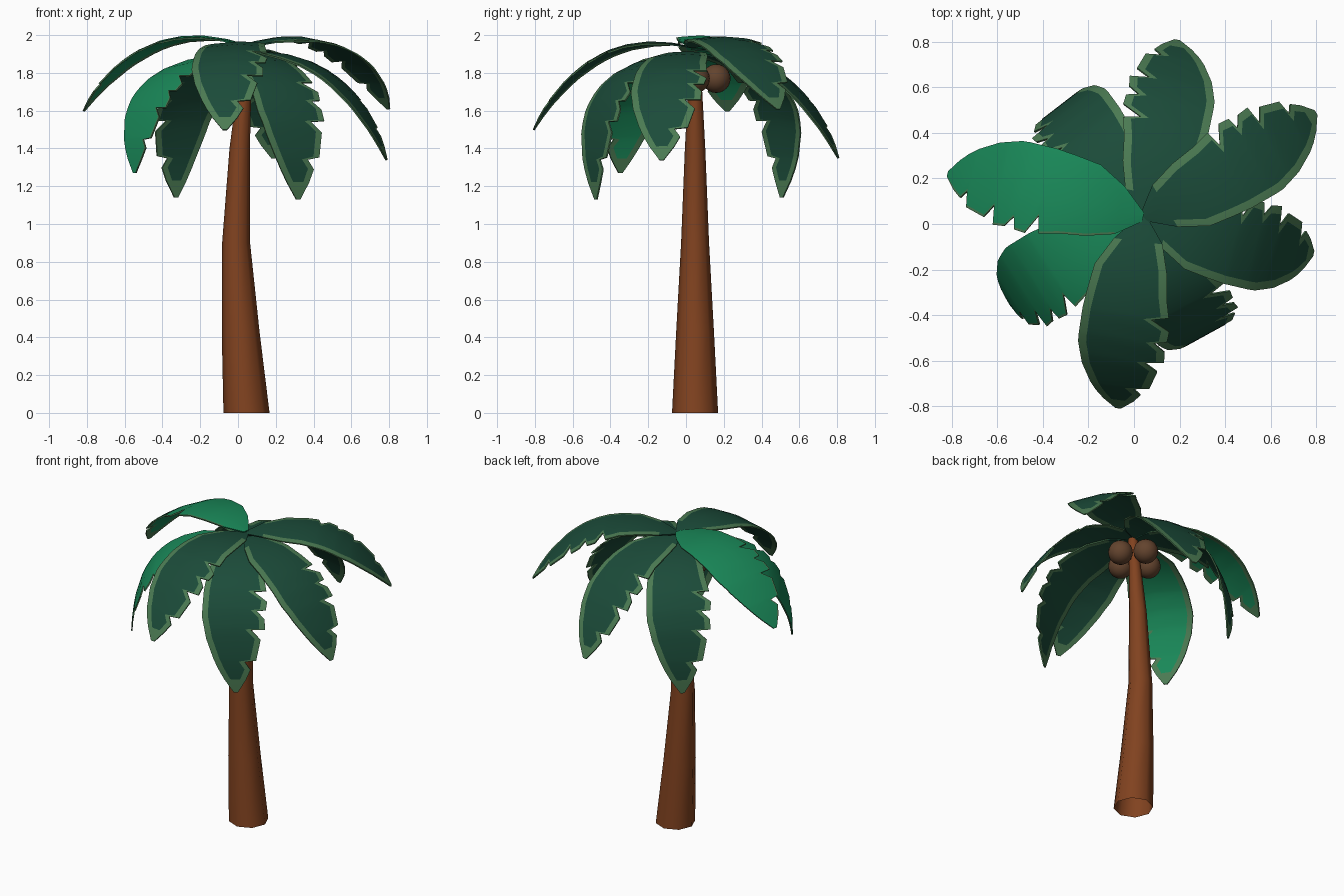
import bpy
import bmesh
from math import sin, cos, pi
from mathutils import Vector

cube = bpy.data.objects.get("Cube")
if cube:
    bpy.data.objects.remove(cube, do_unlink=True)


def material(name, rgb):
    m = bpy.data.materials.new(name)
    m.use_nodes = True
    m.diffuse_color = (*rgb, 1)
    bsdf = next(n for n in m.node_tree.nodes if n.type == 'BSDF_PRINCIPLED')
    bsdf.inputs["Base Color"].default_value = (*rgb, 1)
    bsdf.inputs["Roughness"].default_value = 0.8
    return m


BARK = material("bark brown", (0.22, 0.055, 0.014))
NUT = material("coconut brown", (0.125, 0.057, 0.027))
DARK = material("dark green", (0.011, 0.07, 0.041))
BRIGHT = material("bright green", (0.01, 0.25, 0.1))
PALE = material("pale green", (0.07, 0.195, 0.085))


def finish(name, bm, mats, thickness=0):
    """Turn a bmesh into a smooth-shaded object, with optional thickness."""
    mesh = bpy.data.meshes.new(name)
    bm.to_mesh(mesh)
    bm.free()
    obj = bpy.data.objects.new(name, mesh)
    bpy.context.collection.objects.link(obj)
    for m in mats:
        mesh.materials.append(m)
    bpy.ops.object.select_all(action='DESELECT')
    obj.select_set(True)
    bpy.context.view_layer.objects.active = obj
    if thickness:
        mod = obj.modifiers.new("thickness", 'SOLIDIFY')
        mod.thickness = thickness
        mod.offset = -1
        mod.material_offset = 3
        mod.material_offset_rim = 3
        bpy.ops.object.modifier_apply(modifier=mod.name)
    bpy.ops.object.shade_smooth_by_angle(angle=pi / 3)
    return obj


# Trunk: tapering, leaning tube, open at the foot (height, centre x, radius)
SIDES = 8
bm = bmesh.new()
rings = []
for z, cx, r in [(0, .045, .122), (.43, .014, .1), (.9, -.01, .074),
                 (1.4, .009, .054), (1.7, .032, .038), (1.9, .05, .03)]:
    rings.append([bm.verts.new((cx + r * cos(2 * pi * k / SIDES),
                                .048 + r * sin(2 * pi * k / SIDES), z))
                  for k in range(SIDES)])
for a, b in zip(rings, rings[1:]):
    for k in range(SIDES):
        n = (k + 1) % SIDES
        bm.faces.new((a[k], a[n], b[n], b[k]))
bm.faces.new(rings[-1])
finish("trunk", bm, [BARK])

# Coconuts clustered under the crown
for i, (x, y) in enumerate([(.15, .05), (.04, .16), (.04, -.08), (-.09, .03)]):
    bm = bmesh.new()
    bmesh.ops.create_uvsphere(bm, u_segments=20, v_segments=12, radius=.076)
    bmesh.ops.translate(bm, verts=bm.verts, vec=(x, y, 1.77))
    finish(f"coconut_{i + 1}", bm, [NUT])

# Frond outline: position along the spine, half width
SMOOTH = [(0, .02), (.1, .115), (.22, .185), (.4, .212), (.6, .215),
          (.78, .172), (.92, .09), (1, .012)]
TORN = [(0, .02), (.1, .1), (.22, .135), (.34, .15), (.43, .17),
        (.45, .095), (.5, .18), (.555, .175), (.57, .12), (.61, .17),
        (.67, .175), (.685, .09), (.73, .15), (.84, .125), (.855, .055),
        (.89, .09), (.94, .062), (1, .012)]
BORDER = .036


def smooth_width(t):
    for (t0, w0), (t1, w1) in zip(SMOOTH, SMOOTH[1:]):
        if t <= t1:
            return w0 + (w1 - w0) * (t - t0) / (t1 - t0)


def inner(w):
    return max(w - BORDER, w * .3)


def frond(name, tip, bend, bright=False, root_z=1.93):
    """Sheet swept along an arching spine; bend is (reach, height)."""
    root = Vector((.04, .03, root_z))
    tip = Vector(tip)
    out = tip - root
    out.z = 0
    reach = out.length
    out.normalize()
    left = Vector((-out.y, out.x, 0))
    bm = bmesh.new()
    rows = []
    for t, torn in TORN:
        r = 2 * t * (1 - t) * bend[0] + t * t * reach
        z = (1 - t) ** 2 * root.z + 2 * t * (1 - t) * bend[1] + t * t * tip.z
        plain = smooth_width(t)
        spine = Vector((root.x, root.y, z)) + out * r
        rows.append([bm.verts.new(spine + left * w - Vector((0, 0, .6 * w * w)))
                     for w in (-plain, -inner(plain), 0, inner(torn),
                               max(torn - .01, torn * .8), torn)])
    # Blade 0, border 1, torn lip 2; the border starts just past the root
    columns = (1, 0, 0, 1, 2)
    for i, (a, b) in enumerate(zip(rows, rows[1:])):
        for j, column in enumerate(columns):
            f = bm.faces.new((a[j], b[j], b[j + 1], a[j + 1]))
            if i == len(rows) - 2:
                f.material_index = max(1, column)
            elif i > 0:
                f.material_index = column
    # Upper blade, border and lip, then the same for the underside
    if bright:
        mats = [BRIGHT, BRIGHT, PALE, BRIGHT, PALE, PALE]
    else:
        mats = [DARK, PALE, PALE] * 2
    finish(name, bm, mats, .008)


# Crown: arching fronds above, drooping fronds rooted slightly lower
frond("frond_back", (.19, .81, 1.35), (.55, 1.96))
frond("frond_back_left", (.80, .49, 1.61), (.55, 2.14), root_z=1.94)
frond("frond_left", (.79, -.13, 1.34), (.55, 1.96), root_z=1.91)
frond("frond_front", (-.07, -.81, 1.50), (.55, 2.08), root_z=1.94)
frond("frond_right", (-.82, .22, 1.60), (.55, 2.14), bright=True, root_z=1.95)
frond("frond_front_left", (.32, -.48, 1.13), (.65, 1.92), root_z=1.9)
frond("frond_back_right", (-.33, .51, 1.14), (.68, 1.92), root_z=1.9)
frond("frond_front_right", (-.55, -.35, 1.27), (.68, 1.94), bright=True, root_z=1.9)
